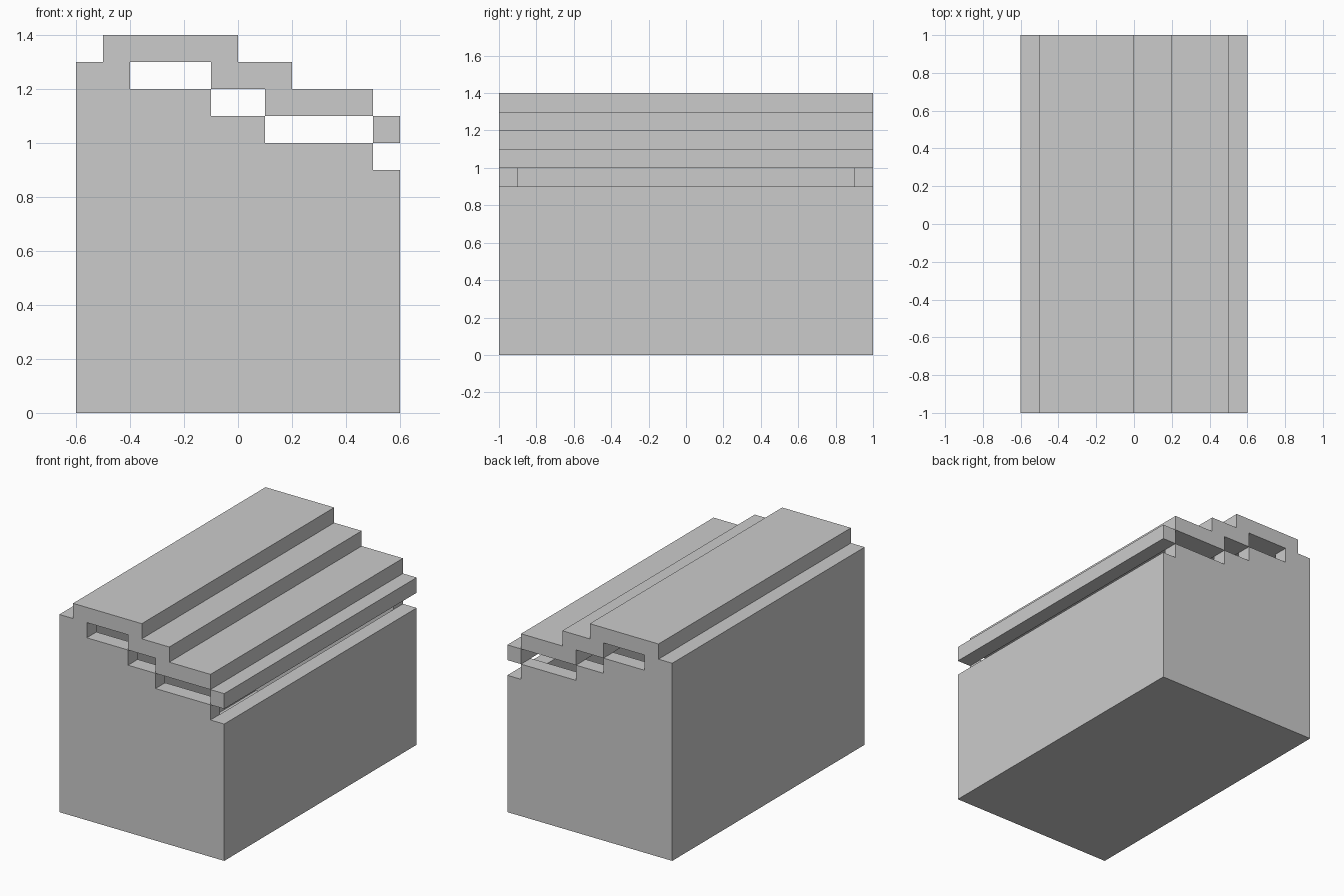
import bpy, bmesh

if "Cube" in bpy.data.objects:
    bpy.data.objects.remove(bpy.data.objects["Cube"])


def extrude_profile(name, points, y0=-1.0, y1=1.0):
    """Solid from an x/z outline, running from y0 to y1."""
    bm = bmesh.new()
    face = bm.faces.new([bm.verts.new((x, y0, z)) for x, z in points])
    res = bmesh.ops.extrude_face_region(bm, geom=[face])
    verts = [g for g in res["geom"] if isinstance(g, bmesh.types.BMVert)]
    bmesh.ops.translate(bm, vec=(0, y1 - y0, 0), verts=verts)
    bmesh.ops.recalc_face_normals(bm, faces=bm.faces)
    mesh = bpy.data.meshes.new(name)
    bm.to_mesh(mesh)
    bm.free()
    obj = bpy.data.objects.new(name, mesh)
    bpy.context.collection.objects.link(obj)
    return obj


def rect(x0, x1, z0, z1):
    return [(x0, z0), (x1, z0), (x1, z1), (x0, z1)]


# Body: stepped end walls, high left wall, low right wall
body = extrude_profile("body", [
    (-0.6, 0), (0.6, 0), (0.6, 0.9), (0.5, 0.9), (0.5, 1.0), (0.1, 1.0),
    (0.1, 1.1), (-0.1, 1.1), (-0.1, 1.2), (-0.4, 1.2), (-0.4, 1.3), (-0.6, 1.3)])

# Hollow interior, walls and floor 0.1 thick
cavity = extrude_profile("cavity_cutter", rect(-0.5, 0.5, 0.1, 1.6), -0.9, 0.9)
cavity.hide_render = True
cut = body.modifiers.new("hollow", "BOOLEAN")
cut.operation = "DIFFERENCE"
cut.solver = "EXACT"
cut.object = cavity
bpy.context.view_layer.objects.active = body
bpy.ops.object.modifier_apply(modifier=cut.name)
bpy.data.objects.remove(cavity)

# Stepped lid
extrude_profile("lid", [
    (-0.5, 1.3), (-0.1, 1.3), (-0.1, 1.2), (0.1, 1.2), (0.1, 1.1), (0.5, 1.1),
    (0.5, 1.2), (0.2, 1.2), (0.2, 1.3), (0, 1.3), (0, 1.4), (-0.5, 1.4)])

# Lip hanging from the lid's low edge
extrude_profile("lid_lip", rect(0.5, 0.6, 1.0, 1.1))
